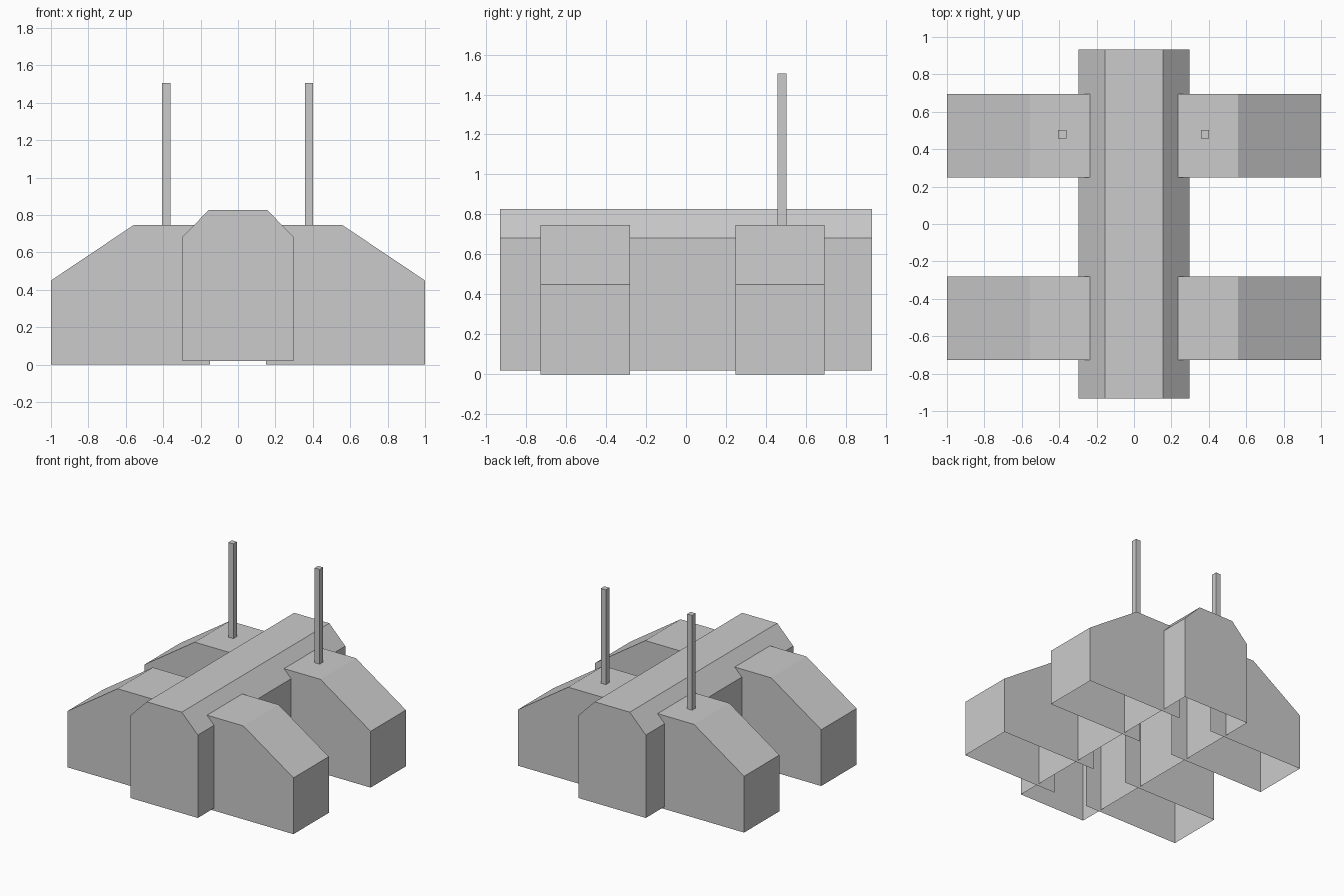
import bpy

if "Cube" in bpy.data.objects:
    bpy.data.objects.remove(bpy.data.objects["Cube"])


def make_mesh(name, verts, faces):
    mesh = bpy.data.meshes.new(name)
    mesh.from_pydata(verts, [], faces)
    mesh.update()
    obj = bpy.data.objects.new(name, mesh)
    bpy.context.collection.objects.link(obj)
    return obj


def shell(name, profile, y0, y1, mirror=False):
    """Extrude an open x-z profile along y and cap both ends; the gap in the profile stays open."""
    s = -1 if mirror else 1
    n = len(profile)
    verts = [(s * x, y, z) for y in (y0, y1) for x, z in profile]
    faces = [list(range(n)), list(range(2 * n - 1, n - 1, -1))]
    faces += [(i + 1, i, i + n, i + n + 1) for i in range(n - 1)]
    if mirror:
        faces = [f[::-1] for f in faces]
    return make_mesh(name, verts, faces)


# Profiles run over the top from right to left, anticlockwise seen from the front
body = [(0.297, 0.02), (0.297, 0.683), (0.155, 0.828),
        (-0.155, 0.828), (-0.297, 0.683), (-0.297, 0.02)]
pod = [(1.0, 0.0), (1.0, 0.45), (0.557, 0.747), (0.15, 0.747), (0.15, 0.0)]


# Central body, open underneath
shell("central_body", body, -0.932, 0.932)

# Four side pods, open underneath and where they run into the body
for end, y0, y1 in (("front", -0.727, -0.281), ("back", 0.248, 0.694)):
    for side, mirror in (("right", False), ("left", True)):
        obj = shell(f"{end}_{side}_pod", pod, y0, y1, mirror)
        # drop the hidden inner end wall
        import bmesh
        bm = bmesh.new()
        bm.from_mesh(obj.data)
        inner = [f for f in bm.faces if all(abs(abs(v.co.x) - 0.15) < 1e-4 for v in f.verts)]
        bmesh.ops.delete(bm, geom=inner, context='FACES_ONLY')
        bm.to_mesh(obj.data)
        bm.free()

# Two square masts on the back pods
for side, x in (("right", 0.38), ("left", -0.384)):
    bpy.ops.mesh.primitive_cube_add(size=1, location=(x, 0.48, 1.126))
    mast = bpy.context.object
    mast.name = f"{side}_mast"
    mast.scale = (0.044, 0.044, 0.758)
